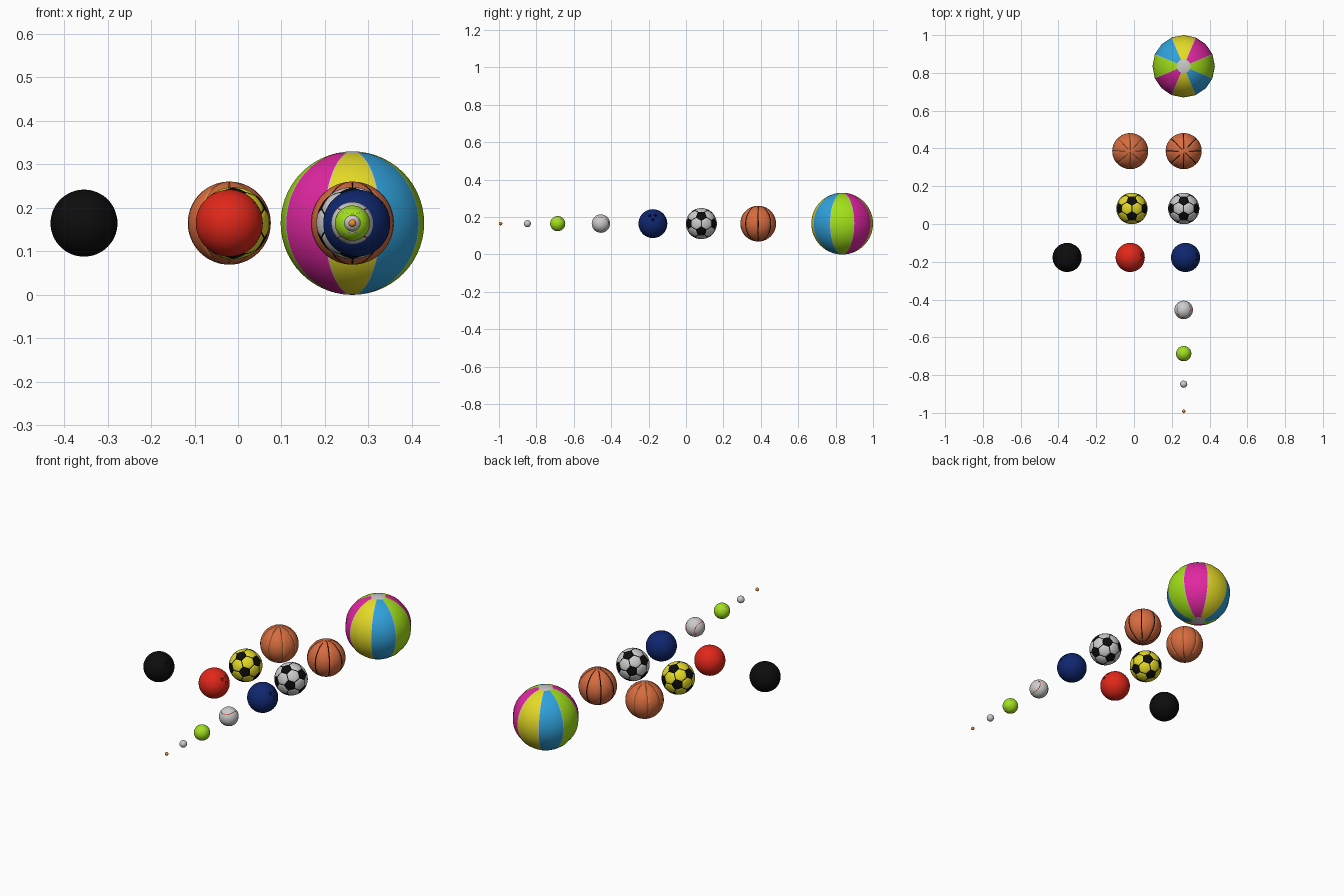
import bpy, bmesh
from math import sin, cos, pi, radians, sqrt, atan2
from mathutils import Vector

if "Cube" in bpy.data.objects:
    bpy.data.objects.remove(bpy.data.objects["Cube"])

Z = 0.165  # every ball centre sits at the same height


def mat(name, *rgb):
    m = bpy.data.materials.new(name)
    m.diffuse_color = (*rgb, 1)
    m.use_nodes = True
    m.node_tree.nodes["Principled BSDF"].inputs["Base Color"].default_value = m.diffuse_color
    return m


white = mat("white", .75, .75, .75)
black = mat("black", .004, .004, .004)
magenta = mat("magenta", .75, .02, .36)
yellow = mat("yellow", .78, .70, .02)
cyan = mat("cyan", .03, .36, .72)
green = mat("green", .36, .75, .01)
leather = mat("leather_orange", .68, .15, .05)
gold = mat("gold_seam", .85, .33, .06)
red = mat("red", .75, .02, .01)
navy = mat("navy", .005, .02, .16)
orange = mat("orange", .80, .27, .03)


def finish(bm, name, loc, mats, angle=40):
    bmesh.ops.remove_doubles(bm, verts=bm.verts, dist=1e-6)
    bmesh.ops.recalc_face_normals(bm, faces=bm.faces)
    me = bpy.data.meshes.new(name)
    bm.to_mesh(me)
    bm.free()
    ob = bpy.data.objects.new(name, me)
    bpy.context.collection.objects.link(ob)
    ob.location = loc
    for m in mats:
        me.materials.append(m)
    bpy.ops.object.select_all(action='DESELECT')
    ob.select_set(True)
    bpy.context.view_layer.objects.active = ob
    bpy.ops.object.shade_smooth_by_angle(angle=radians(angle))
    return ob


def plain_ball(name, r, loc, m=None, seg=48):
    bm = bmesh.new()
    bmesh.ops.create_uvsphere(bm, u_segments=seg, v_segments=seg // 2, radius=r)
    return finish(bm, name, loc, [m] if m else [])


def panel_ball(name, r, loc, columns, mats, rings=32, cap=None):
    """columns: (angle in degrees, radius factor, material index of the strip after it)"""
    bm = bmesh.new()
    n = len(columns)
    grid = []
    for a, f, _ in columns:
        a = radians(a)
        col = []
        for j in range(rings + 1):
            p = pi * j / rings
            k = r if j in (0, rings) else r * f
            col.append(bm.verts.new((k * sin(p) * cos(a), k * sin(p) * sin(a), k * cos(p))))
        grid.append(col)
    for i in range(n):
        c, d = grid[i], grid[(i + 1) % n]
        for j in range(rings):
            if j == 0:
                vs = (c[0], c[1], d[1])
            elif j == rings - 1:
                vs = (c[j], c[j + 1], d[j])
            else:
                vs = (c[j], c[j + 1], d[j + 1], d[j])
            face = bm.faces.new(vs)
            face.material_index = columns[i][2]
            if cap is not None and (j < 2 or j >= rings - 2):
                face.material_index = cap
    return finish(bm, name, loc, mats, 50)


# Beach ball: eight panels, pale seams, round pole caps
cols = []
for k in range(8):
    m = k % 4
    c = 45 * k
    cols += [(c - 21.9, 1, m), (c, 1, m), (c + 21.9, 1, 4)]
panel_ball("beach_ball", .165, (.263, .835, Z), cols,
           [green, magenta, yellow, cyan, white], 28, cap=4)

# Basketballs: eight meridian grooves
cols = []
for k in range(8):
    c = 45 * k
    cols += [(c - 1.8, 1, 1), (c, .98, 1), (c + 1.8, 1, 0)]
    cols += [(c + s, 1, 0) for s in (12, 22.5, 33)]
panel_ball("basketball_dark_seams", .0955, (.263, .386, Z), cols, [leather, black])
panel_ball("basketball_gold_seams", .0955, (-.02, .386, Z), cols, [leather, gold])


# Soccer balls: pentagon and hexagon panels with sunken seams
def soccer_ball(name, r, loc, base):
    g = (1 + sqrt(5)) / 2
    pts = []
    for s in (-1, 1):
        for t in (-g, g):
            pts += [Vector((0, s, t)), Vector((t, 0, s)), Vector((s, t, 0))]
    near = lambda a, b: abs((a - b).length - 2) < .01
    panels = []
    for p in pts:
        panels.append(([(2 * p + q) / 3 for q in pts if near(p, q)], 1))
    for i in range(12):
        for j in range(i):
            for k in range(j):
                a, b, c = pts[i], pts[j], pts[k]
                if near(a, b) and near(b, c) and near(a, c):
                    panels.append(([(2 * u + v) / 3 for u in (a, b, c)
                                    for v in (a, b, c) if u != v], 0))
    bm = bmesh.new()
    for corners, m in panels:
        c = sum(corners, Vector()) / len(corners)
        ax = (corners[0] - c).normalized()
        ay = c.normalized().cross(ax)
        corners.sort(key=lambda p: atan2((p - c).dot(ay), (p - c).dot(ax)))
        rim = []
        for i, p in enumerate(corners):
            q = corners[(i + 1) % len(corners)]
            rim += [p.lerp(q, s / 4) for s in range(4)]
        prev = [bm.verts.new(c.normalized() * r)]
        n = len(rim)
        for t in (.3, .6, .93, 1):
            k = r * (.985 if t == 1 else 1)
            ring = [bm.verts.new(c.lerp(p, t).normalized() * k) for p in rim]
            for i in range(n):
                j = (i + 1) % n
                if len(prev) == 1:
                    f = bm.faces.new((prev[0], ring[i], ring[j]))
                else:
                    f = bm.faces.new((prev[i], ring[i], ring[j], prev[j]))
                f.material_index = 1 if t == 1 else m
            prev = ring
    finish(bm, name, loc, [base, black])


soccer_ball("soccer_ball_white", .083, (.263, .082, Z), white)
soccer_ball("soccer_ball_yellow", .083, (-.011, .082, Z), yellow)


# Bowling balls: three finger holes on the +x side
def bowling_ball(name, loc, m):
    r = .077
    ball = plain_ball(name, r, loc, m, 64)
    for y, z in ((-.22, .56), (.18, .58), (0, .27)):
        d = Vector((sqrt(1 - y * y - z * z), y, z))
        bpy.ops.mesh.primitive_cylinder_add(vertices=20, radius=r * .1, depth=r * .8,
                                            location=Vector(loc) + d * r * .95)
        cut = bpy.context.object
        cut.rotation_euler = d.to_track_quat('Z', 'Y').to_euler()
        cut.hide_render = True
        cut.data.materials.append(m)
        mod = ball.modifiers.new("hole", 'BOOLEAN')
        mod.operation, mod.object, mod.solver = 'DIFFERENCE', cut, 'EXACT'
        bpy.context.view_layer.objects.active = ball
        bpy.ops.object.modifier_apply(modifier=mod.name)
        bpy.data.objects.remove(cut)


bowling_ball("bowling_ball_blue", (.273, -.177, Z), navy)
bowling_ball("bowling_ball_red", (-.02, -.177, Z), red)
bowling_ball("bowling_ball_black", (-.354, -.177, Z), black)


# Baseball and tennis ball: sphere plus a looping seam
def seam(name, r, loc, m, width):
    a, b = .76, .24
    cu = bpy.data.curves.new(name, 'CURVE')
    cu.dimensions = '3D'
    cu.bevel_depth = r * width
    cu.bevel_resolution = 2
    n = 96
    sp = cu.splines.new('POLY')
    sp.points.add(n - 1)
    sp.use_cyclic_u = True
    for i in range(n):
        t = 2 * pi * i / n
        x = a * cos(t) + b * cos(3 * t)
        y = a * sin(t) - b * sin(3 * t)
        w = 2 * sqrt(a * b) * sin(2 * t)
        v = Vector(((x - y) / sqrt(2), -w, (x + y) / sqrt(2))) * r * (1.008 - width)
        sp.points[i].co = (*v, 1)
    cu.materials.append(m)
    ob = bpy.data.objects.new(name, cu)
    ob.location = loc
    bpy.context.collection.objects.link(ob)


for name, r, y, m, sm, w in (("baseball", .049, -.455, white, red, .035),
                             ("tennis_ball", .0405, -.686, green, white, .05)):
    plain_ball(name, r, (.263, y, Z), m)
    seam(name + "_seam", r, (.263, y, Z), sm, w)

# Smallest balls
plain_ball("golf_ball", .019, (.263, -.848, Z), white, 32)
plain_ball("tiny_ball", .009, (.263, -.991, Z), orange, 24)
